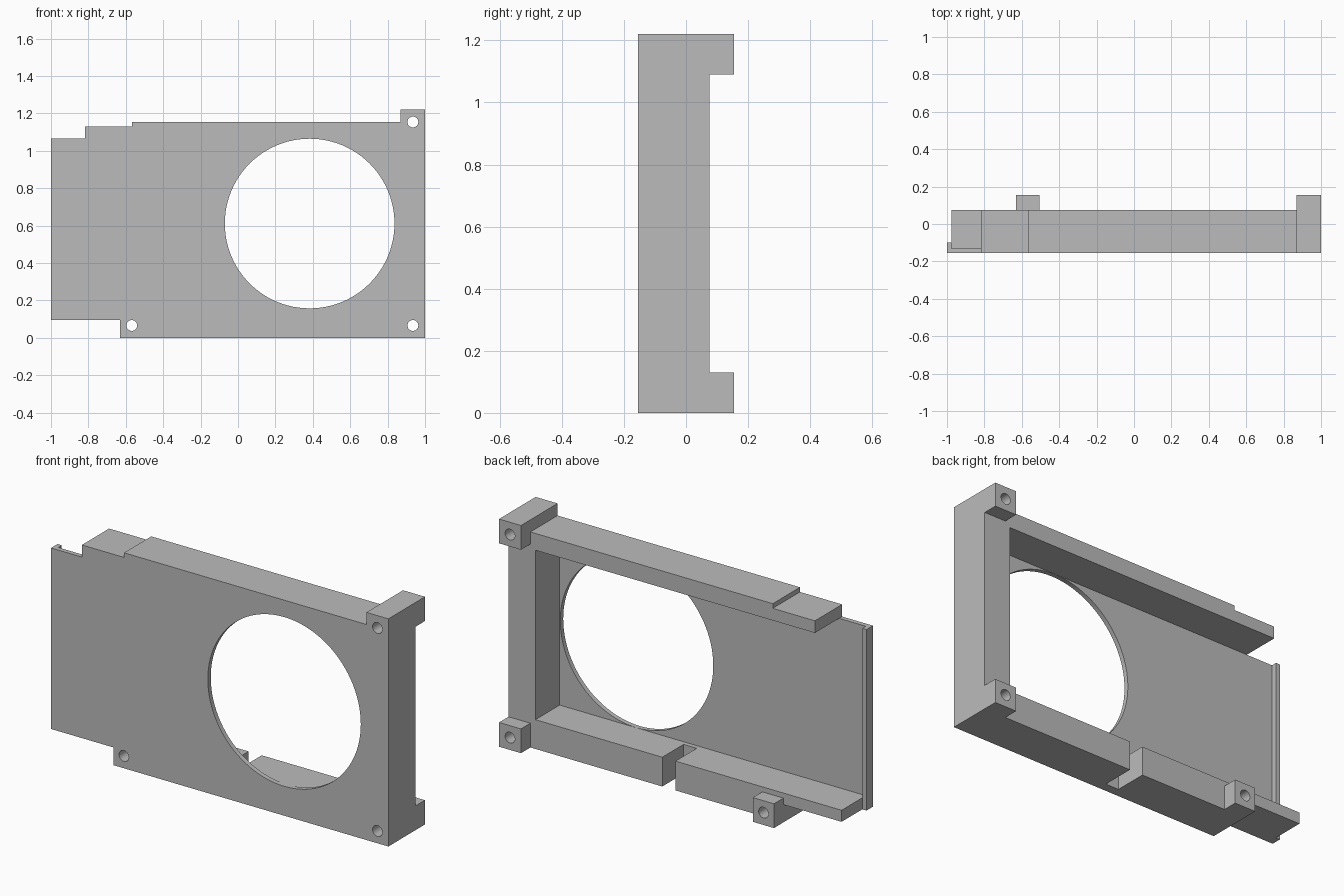
import bpy
import bmesh
import math
from mathutils import Vector

if "Cube" in bpy.data.objects:
    bpy.data.objects.remove(bpy.data.objects["Cube"], do_unlink=True)

FRONT, BACK, LEG_BACK, PLATE_BACK = -0.155, 0.075, 0.155, -0.13

grey = bpy.data.materials.new("plain grey")
grey.use_nodes = True
grey.diffuse_color = (0.5, 0.5, 0.5, 1)
grey.node_tree.nodes["Principled BSDF"].inputs["Base Color"].default_value = (0.5, 0.5, 0.5, 1)


def prism(name, outline, y0, y1):
    """Extrude an x-z outline from y0 to y1."""
    mesh = bpy.data.meshes.new(name)
    bm = bmesh.new()
    face = bm.faces.new([bm.verts.new((x, y0, z)) for x, z in outline])
    solid = bmesh.ops.extrude_face_region(bm, geom=[face])
    moved = [v for v in solid["geom"] if isinstance(v, bmesh.types.BMVert)]
    bmesh.ops.translate(bm, verts=moved, vec=Vector((0, y1 - y0, 0)))
    bmesh.ops.recalc_face_normals(bm, faces=bm.faces)
    bm.to_mesh(mesh)
    bm.free()
    mesh.materials.append(grey)
    obj = bpy.data.objects.new(name, mesh)
    bpy.context.collection.objects.link(obj)
    return obj


def box(name, x0, x1, z0, z1, y0, y1):
    return prism(name, [(x0, z0), (x1, z0), (x1, z1), (x0, z1)], y0, y1)


def disc(name, x, z, r, sides, y0, y1):
    turn = [math.tau * i / sides for i in range(sides)]
    return prism(name, [(x + r * math.cos(a), z + r * math.sin(a)) for a in turn], y0, y1)


def combine(target, tool, operation):
    tool.hide_render = True
    mod = target.modifiers.new(tool.name, "BOOLEAN")
    mod.operation, mod.solver, mod.object = operation, "EXACT", tool
    bpy.context.view_layer.objects.active = target
    bpy.ops.object.modifier_apply(modifier=mod.name)
    bpy.data.objects.remove(tool, do_unlink=True)


# Stepped housing block
housing = prism("housing", [
    (-1, 0.095), (-0.63, 0.095), (-0.63, 0), (1, 0), (1, 1.22), (0.87, 1.22),
    (0.87, 1.155), (-0.567, 1.155), (-0.567, 1.13), (-0.817, 1.13),
    (-0.817, 1.065), (-1, 1.065)], FRONT, BACK)

# Hollow back, open left end with a thin lip, and slot in the lower wall
for cutter in (
    box("pocket", -0.975, 0.84, 0.157, 1.065, PLATE_BACK, 0.3),
    box("upper_end_cut", -0.975, -0.817, 1.0, 1.3, PLATE_BACK, 0.3),
    box("lip_cut", -1.1, -0.975, -0.1, 1.3, -0.1, 0.3),
    box("wall_slot", 0.01, 0.088, -0.1, 0.3, -0.105, 0.3),
    disc("fan_opening", 0.383, 0.611, 0.4535, 96, -0.3, -0.05),
):
    combine(housing, cutter, "DIFFERENCE")

# Mounting legs
for x0, x1, z0, z1 in ((0.87, 1, 0, 0.13), (0.87, 1, 1.09, 1.22), (-0.63, -0.505, 0, 0.13)):
    combine(housing, box("leg", x0, x1, z0, z1, 0, LEG_BACK), "UNION")

# Screw holes through the legs
for x, z in ((0.935, 0.066), (0.935, 1.154), (-0.568, 0.066)):
    combine(housing, disc("screw_hole", x, z, 0.029, 32, -0.3, 0.3), "DIFFERENCE")

# Smooth round openings, crisp edges
bpy.ops.object.select_all(action="DESELECT")
housing.select_set(True)
bpy.context.view_layer.objects.active = housing
bpy.ops.object.shade_smooth_by_angle(angle=math.radians(30))
